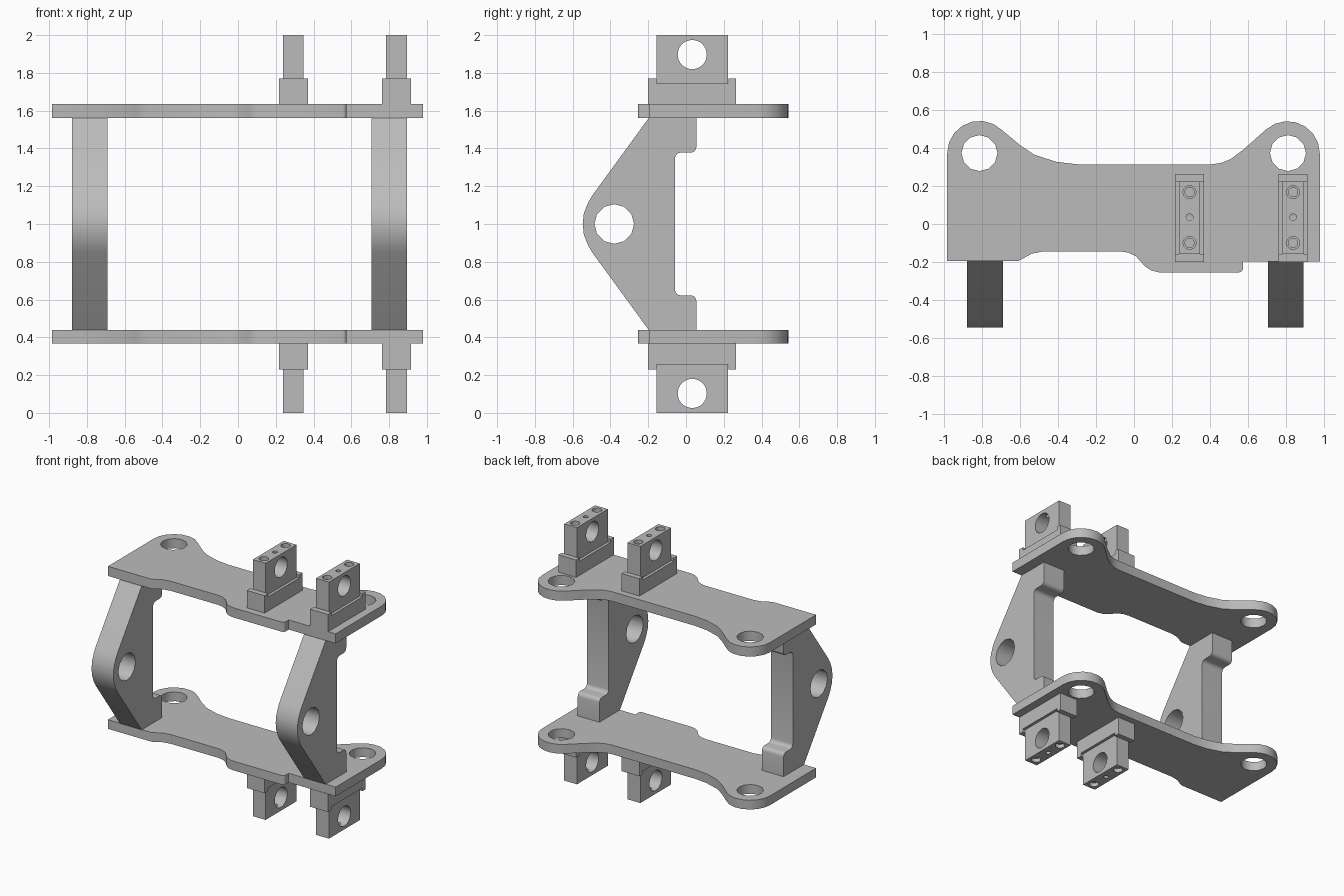
import bpy, bmesh
from math import cos, sin, pi, radians

cube = bpy.data.objects.get("Cube")
if cube:
    bpy.data.objects.remove(cube, do_unlink=True)

metal = bpy.data.materials.new("grey metal")
metal.use_nodes = True
GREY = (0.5, 0.5, 0.5, 1)
metal.diffuse_color = GREY
metal.node_tree.nodes["Principled BSDF"].inputs["Base Color"].default_value = GREY


def place(axis, u, v, w):
    return {"x": (w, u, v), "y": (u, w, v), "z": (u, v, w)}[axis]


def prism(name, pts, axis, a, b):
    """Extrude a 2D outline along an axis from a to b."""
    bm = bmesh.new()
    ends = [[bm.verts.new(place(axis, u, v, w)) for u, v in pts] for w in (a, b)]
    for ring in ends:
        bm.faces.new(ring)
    for i in range(len(pts)):
        j = (i + 1) % len(pts)
        bm.faces.new((ends[0][i], ends[0][j], ends[1][j], ends[1][i]))
    bmesh.ops.recalc_face_normals(bm, faces=bm.faces)
    mesh = bpy.data.meshes.new(name)
    bm.to_mesh(mesh)
    bm.free()
    mesh.materials.append(metal)
    ob = bpy.data.objects.new(name, mesh)
    bpy.context.collection.objects.link(ob)
    return ob


def arc(cx, cy, r, start, end, n):
    angles = [radians(start + (end - start) * i / n) for i in range(n + 1)]
    return [(cx + r * cos(t), cy + r * sin(t)) for t in angles]


def circle(cx, cy, r, n):
    return arc(cx, cy, r, 0, 360, n)[:-1]


def drill(ob, holes):
    """Cut round holes given as (axis, u, v, radius, from, to, sides)."""
    for axis, u, v, r, a, b, n in holes:
        cutter = prism("cutter", circle(u, v, r, n), axis, a, b)
        cutter.hide_render = True
        mod = ob.modifiers.new("hole", "BOOLEAN")
        mod.operation = "DIFFERENCE"
        mod.solver = "EXACT"
        mod.object = cutter
        bpy.context.view_layer.objects.active = ob
        bpy.ops.object.modifier_apply(modifier=mod.name)
        bpy.data.objects.remove(cutter, do_unlink=True)


def finish(ob):
    bpy.ops.object.select_all(action="DESELECT")
    ob.select_set(True)
    bpy.context.view_layer.objects.active = ob
    bpy.ops.object.shade_smooth_by_angle(angle=radians(35))


# Side plate outline: two rear ears, waisted back edge, stepped front edge
plate = [(-0.985, -0.195)]
plate += arc(-0.815, 0.374, 0.17, 180, 45, 7)
plate += [(-0.6, 0.415), (-0.525, 0.365), (-0.41, 0.328), (-0.3, 0.315),
          (0.41, 0.315), (0.46, 0.322), (0.51, 0.342), (0.58, 0.395)]
plate += arc(0.81, 0.372, 0.17, 132, 0, 7)
plate += [(0.98, -0.197), (0.575, -0.197)]
plate += arc(0.555, -0.235, 0.02, 0, -90, 3)
plate += [(0.13, -0.255), (0.09, -0.245), (0.06, -0.225), (0.01, -0.17),
          (-0.03, -0.151), (-0.07, -0.145), (-0.48, -0.145),
          (-0.54, -0.157), (-0.61, -0.195)]


def lug(side, flip, x):
    """Bored clevis block seated in a notched foot; flip mirrors it below."""
    z = (lambda h: 2 - h) if flip else (lambda h: h)
    yc = 0.033
    foot = [(-0.2, 1.63), (0.265, 1.63), (0.265, 1.77), (0.225, 1.77),
            (0.225, 1.745), (-0.157, 1.745), (-0.157, 1.77), (-0.2, 1.77)]
    finish(prism(side + "_foot", [(y, z(h)) for y, h in foot], "x", x - 0.077, x + 0.077))
    box = [(-0.157, 1.74), (0.223, 1.74), (0.223, 2), (-0.157, 2)]
    block = prism(side + "_block", [(y, z(h)) for y, h in box], "x", x - 0.055, x + 0.055)
    holes = [("x", yc, z(1.897), 0.077, x - 0.2, x + 0.2, 32),
             ("z", x, yc + 0.003, 0.018, z(1.9), z(2.05), 16)]
    for dy in (-0.133, 0.135):
        holes.append(("z", x, yc + dy, 0.034, z(1.97), z(2.05), 20))
        holes.append(("z", x, yc + dy, 0.024, z(1.85), z(2.04), 20))
    drill(block, holes)
    finish(block)


# Plates and lugs, upper and lower
for label, flip, low, high in (("upper", False, 1.56, 1.635), ("lower", True, 0.368, 0.44)):
    ob = prism(label + "_plate", plate, "z", low, high)
    drill(ob, [("z", x, 0.374, 0.095, low - 0.1, high + 0.1, 12) for x in (-0.815, 0.812)])
    finish(ob)
    lug(label + "_inner_lug", flip, 0.293)
    lug(label + "_outer_lug", flip, 0.839)

# Uprights: lower half of the outline, mirrored about mid height
half = [(-0.547, 1.0), (-0.541, 0.945), (-0.52, 0.89), (-0.497, 0.85),
        (-0.198, 0.44), (0.055, 0.44)]
half += arc(0.025, 0.592, 0.03, 0, 90, 4)
half += arc(-0.028, 0.652, 0.03, 270, 180, 4)
upright = half + [(y, 2 - h) for y, h in reversed(half[1:])]
for label, x0, x1 in (("right", -0.88, -0.692), ("left", 0.708, 0.895)):
    ob = prism(label + "_upright", upright, "x", x0, x1)
    drill(ob, [("x", -0.38, 1.0, 0.105, x0 - 0.1, x1 + 0.1, 12)])
    finish(ob)
